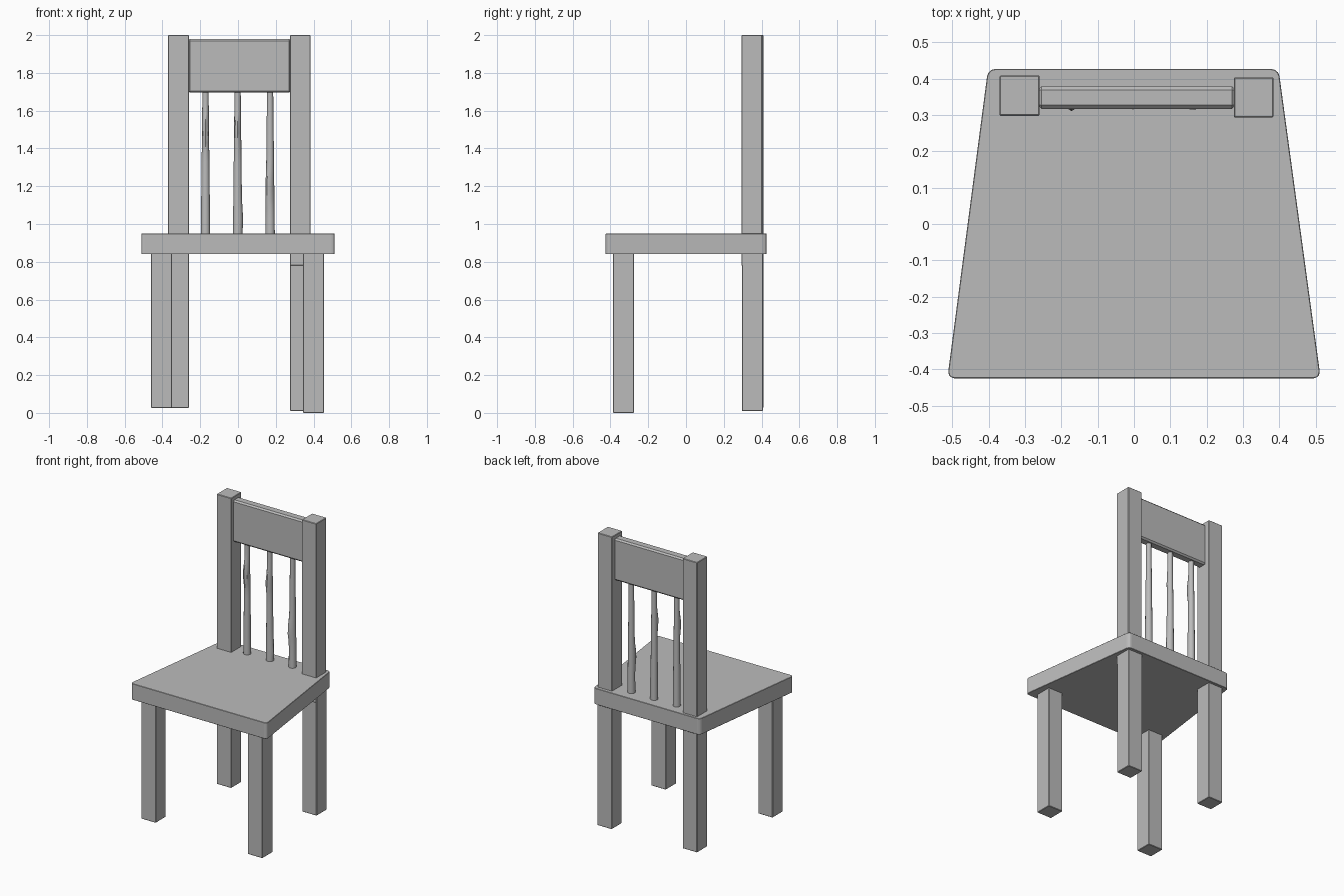
import bpy, bmesh, math
from mathutils import Vector

if "Cube" in bpy.data.objects:
    bpy.data.objects.remove(bpy.data.objects["Cube"])

wood = bpy.data.materials.new("grey wood")
wood.diffuse_color = (0.5, 0.5, 0.5, 1)
wood.use_nodes = True
wood.node_tree.nodes["Principled BSDF"].inputs["Base Color"].default_value = wood.diffuse_color


def finish(bm, name, bevel=0.0, segments=1, smooth=False):
    """Turn a bmesh into a named object, optionally with eased edges."""
    bmesh.ops.recalc_face_normals(bm, faces=bm.faces)
    me = bpy.data.meshes.new(name)
    bm.to_mesh(me)
    bm.free()
    me.materials.append(wood)
    ob = bpy.data.objects.new(name, me)
    bpy.context.collection.objects.link(ob)
    if bevel:
        mod = ob.modifiers.new("eased edges", "BEVEL")
        mod.width, mod.segments = bevel, segments
    if smooth:
        bpy.context.view_layer.objects.active = ob
        ob.select_set(True)
        bpy.ops.object.shade_smooth_by_angle(angle=math.radians(40))
        ob.select_set(False)
    return ob


def box(name, x, y, z, bevel=0.003):
    bm = bmesh.new()
    bmesh.ops.create_cube(bm, size=1)
    for v in bm.verts:
        v.co = Vector(((r[0] + r[1]) / 2 + c * (r[1] - r[0])
                       for r, c in zip((x, y, z), v.co)))
    return finish(bm, name, bevel)


# Seat: tapered slab with rounded corners
bm = bmesh.new()
corners = [(-0.514, -0.425), (0.514, -0.425), (0.398, 0.427), (-0.402, 0.427)]
face = bm.faces.new([bm.verts.new((x, y, 0.84)) for x, y in corners])
up = bmesh.ops.extrude_face_region(bm, geom=[face])
bmesh.ops.translate(bm, vec=(0, 0, 0.11),
                    verts=[g for g in up["geom"] if isinstance(g, bmesh.types.BMVert)])
upright = [e for e in bm.edges
           if abs(e.verts[0].co.z - e.verts[1].co.z) > 0.05]
bmesh.ops.bevel(bm, geom=upright, offset=0.02, segments=3, profile=0.5, affect='EDGES')
finish(bm, "seat", 0.002)

# Front legs
box("front_leg_left", (-0.46, -0.35), (-0.385, -0.275), (0.025, 0.85))
box("front_leg_right", (0.345, 0.455), (-0.387, -0.275), (0.0, 0.85))

# Back legs, and the posts standing on them
box("back_leg_left", (-0.37, -0.26), (0.298, 0.409), (0.025, 0.85))
box("back_leg_right", (0.275, 0.385), (0.296, 0.407), (0.01, 0.85))
box("back_post_left", (-0.37, -0.26), (0.298, 0.409), (0.90, 2.0))
box("back_post_right", (0.275, 0.384), (0.293, 0.404), (0.78, 2.0))

# Top rail with softened edges
box("top_rail", (-0.265, 0.28), (0.317, 0.379), (1.695, 1.98), 0.01)


def spindle(name, x, bumps, y=0.345, sides=12, rings=16):
    """Tapered round rod; each bump is (height, direction degrees, size)."""
    bm = bmesh.new()
    loops = []
    for i in range(rings + 1):
        t = i / rings
        z = 0.93 + t * 0.80
        r = 0.025 - 0.009 * t
        loop = []
        for k in range(sides):
            a = 2 * math.pi * k / sides
            rr = r
            for h, d, s in bumps:
                facing = max(0, math.cos(a - math.radians(d)))
                rr += s * facing ** 3 * max(0, 1 - abs(z - h) / 0.11)
            loop.append(bm.verts.new((x + rr * math.cos(a), y + rr * math.sin(a), z)))
        loops.append(loop)
    for a, b in zip(loops, loops[1:]):
        for k in range(sides):
            n = (k + 1) % sides
            bm.faces.new((a[k], a[n], b[n], b[k]))
    bm.faces.new(loops[0])
    bm.faces.new(loops[-1])
    finish(bm, name, smooth=True)


# Hand-whittled spindles
spindle("spindle_left", -0.172, [(1.5, 270, 0.019)])
spindle("spindle_middle", -0.002, [(1.03, 0, 0.005), (1.48, 255, 0.012)])
spindle("spindle_right", 0.17, [(1.2, 240, 0.014)])
